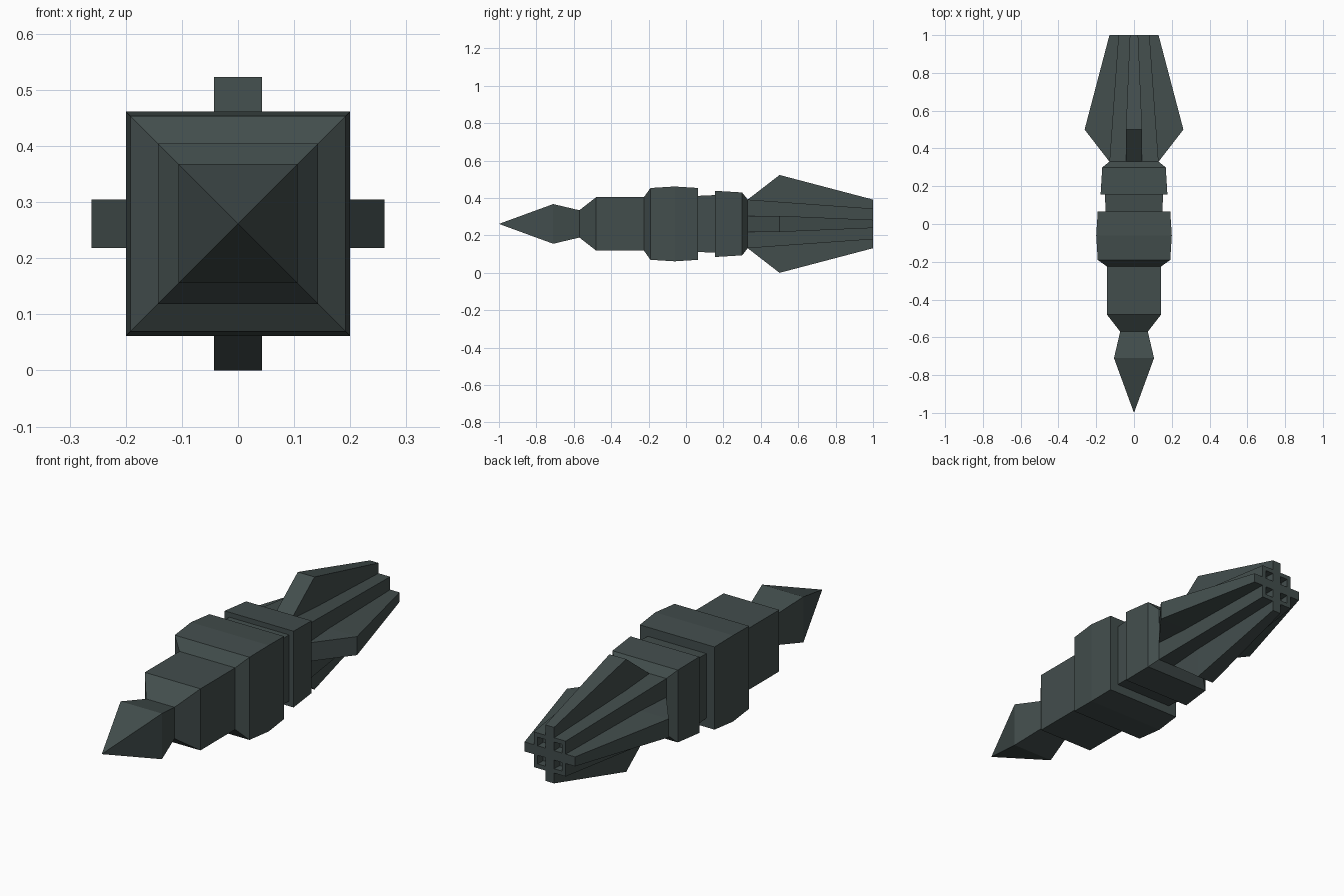
import bpy
import bmesh
import math
from mathutils import Matrix

old = bpy.data.objects.get("Cube")
if old:
    bpy.data.objects.remove(old, do_unlink=True)

AXIS = 0.2615  # height of the long axis

slate = bpy.data.materials.new("dark_slate")
slate.use_nodes = True
colour = (0.055, 0.075, 0.073, 1)
slate.diffuse_color = colour
slate.node_tree.nodes["Principled BSDF"].inputs["Base Color"].default_value = colour


def finish(name, bm):
    bmesh.ops.recalc_face_normals(bm, faces=bm.faces)
    mesh = bpy.data.meshes.new(name)
    bm.to_mesh(mesh)
    bm.free()
    mesh.materials.append(slate)
    obj = bpy.data.objects.new(name, mesh)
    bpy.context.collection.objects.link(obj)
    obj.location.z = AXIS
    return obj


def square_loft(name, profile):
    """Square sections along y, each given as (y, half width); zero makes a point."""
    bm = bmesh.new()
    rings = []
    for y, h in profile:
        corners = [(-h, -h), (h, -h), (h, h), (-h, h)] if h else [(0, 0)]
        rings.append([bm.verts.new((x, y, z)) for x, z in corners])
    for a, b in zip(rings, rings[1:]):
        for i in range(4):
            j = (i + 1) % 4
            if len(a) == 1:
                bm.faces.new((a[0], b[i], b[j]))
            else:
                bm.faces.new((a[i], a[j], b[j], b[i]))
    for ring in (rings[0], rings[-1]):
        if len(ring) == 4:
            bm.faces.new(ring)
    return finish(name, bm)


# Body sections from the point to the tail
square_loft("pointed_tip", [(-1, 0), (-0.71, 0.106), (-0.57, 0.073), (-0.48, 0.143)])
square_loft("front_block", [(-0.48, 0.143), (-0.225, 0.143)])
square_loft("middle_block", [(-0.225, 0.143), (-0.19, 0.192), (-0.06, 0.2), (0.065, 0.192)])
square_loft("neck", [(0.065, 0.15), (0.155, 0.154)])
square_loft("collar", [(0.155, 0.177), (0.30, 0.168), (0.33, 0.13)])

# Tapered tail core with a recessed end
square_loft("tail_core", [(0.33, 0.13), (1, 0.082), (1, 0.062), (0.96, 0.062)])

# Four fins crossing at the axis: (y, radius, half thickness)
sections = [(0.33, 0.13, 0.043), (0.5, 0.2615, 0.043), (1, 0.13, 0.022)]
for k, name in enumerate(("top_fin", "left_fin", "bottom_fin", "right_fin")):
    bm = bmesh.new()
    rings = [[bm.verts.new(p) for p in ((-w, y, 0), (w, y, 0), (w, y, r), (-w, y, r))]
             for y, r, w in sections]
    for a, b in zip(rings, rings[1:]):
        for i in range(4):
            j = (i + 1) % 4
            bm.faces.new((a[i], a[j], b[j], b[i]))
    bm.faces.new(rings[0])
    bm.faces.new(rings[-1])
    bm.transform(Matrix.Rotation(k * math.pi / 2, 4, "Y"))
    finish(name, bm)
